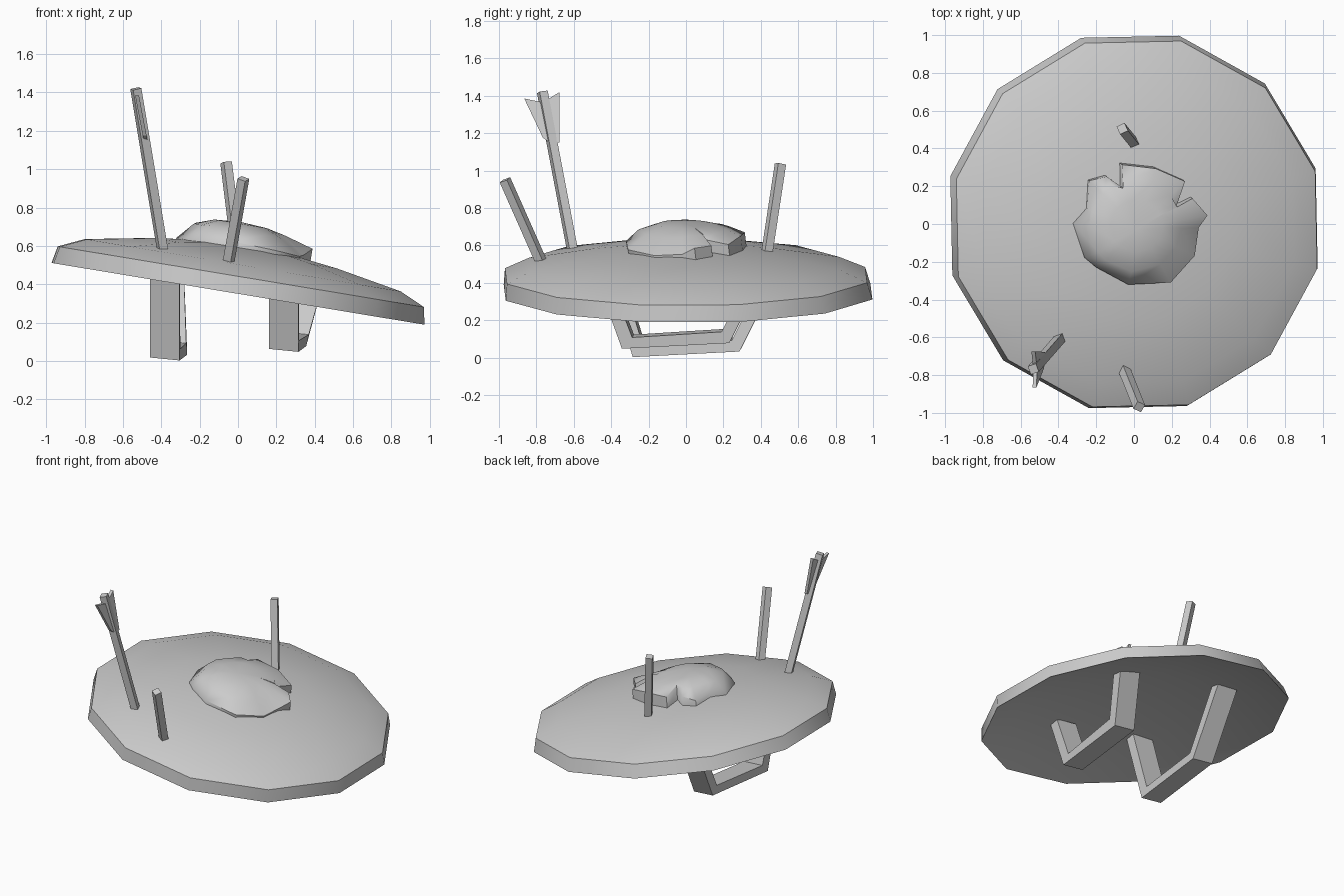
import bpy, bmesh, math
from mathutils import Vector, Matrix

cube = bpy.data.objects.get("Cube")
if cube:
    bpy.data.objects.remove(cube, do_unlink=True)

grey = bpy.data.materials.new("weathered grey")
grey.use_nodes = True
COLOUR = (0.6, 0.6, 0.6, 1)
grey.diffuse_color = COLOUR
grey.node_tree.nodes["Principled BSDF"].inputs["Base Color"].default_value = COLOUR

TILT = math.radians(9.4)
CENTRE = Vector((0, 0.011, 0.35))


def tilt(x, y, h):
    """Disc coordinates to world coordinates."""
    return Vector((x * math.cos(TILT) + h * math.sin(TILT), y - 0.12 * h,
                   h * math.cos(TILT) - x * math.sin(TILT))) + CENTRE


def finish(name, bm, smooth=None):
    bmesh.ops.recalc_face_normals(bm, faces=bm.faces)
    mesh = bpy.data.meshes.new(name)
    bm.to_mesh(mesh)
    bm.free()
    mesh.materials.append(grey)
    obj = bpy.data.objects.new(name, mesh)
    bpy.context.collection.objects.link(obj)
    if smooth:
        bpy.ops.object.select_all(action='DESELECT')
        obj.select_set(True)
        bpy.context.view_layer.objects.active = obj
        bpy.ops.object.shade_smooth_by_angle(angle=math.radians(smooth))


def loft(name, rings, tip=None, smooth=None):
    """Skin a stack of rings; cap the first, close the last on a tip or a cap."""
    bm = bmesh.new()
    loops = [[bm.verts.new(p) for p in ring] for ring in rings]
    n = len(loops[0])
    bm.faces.new(loops[0])
    for a, b in zip(loops, loops[1:]):
        for i in range(n):
            j = (i + 1) % n
            bm.faces.new((a[i], a[j], b[j], b[i]))
    if tip is None:
        bm.faces.new(loops[-1])
    else:
        top = bm.verts.new(tip)
        for i in range(n):
            bm.faces.new((loops[-1][i], loops[-1][(i + 1) % n], top))
    finish(name, bm, smooth)


# Twelve-sided shield: hollow back, narrow rim and shallow dome
def circle(r, h):
    return [tilt(r * math.cos(a), r * math.sin(a), h)
            for a in (math.radians(16.2 + 30 * k) for k in range(12))]


PROFILE = [(0.2, 0.148), (0.5, 0.12), (0.83, 0.063), (1.015, 0),
           (0.997, 0.09), (0.86, 0.151), (0.5, 0.215), (0.25, 0.245)]
loft("shield_disc", [circle(r, h) for r, h in PROFILE], tilt(0, 0, 0.25), 30)

# Dented boss: torn outline with a lift for each point of its edge
EDGE = [(-.26, -.18, .01), (-.2, -.23, .02), (-.03, -.32, .03), (.2, -.31, .02),
        (.33, -.17, .01), (.35, -.02, .02), (.39, .05, .06), (.31, .14, .06),
        (.22, .1, .08), (.27, .23, .06), (.11, .3, .08), (-.07, .32, .07),
        (-.07, .2, .1), (-.15, .255, .06), (-.24, .23, .03), (-.25, .08, .03),
        (-.32, 0, 0)]


def boss_ring(limit, height):
    ring = []
    for x, y, lift in EDGE:
        s = min(1, limit / math.hypot(x, y))
        ring.append(tilt(x * s - .045, y * s + .02, height(lift)))
    return ring


loft("dented_boss", [boss_ring(1, lambda e: 0.2), boss_ring(1, lambda e: 0.235 + e),
                     boss_ring(0.245, lambda e: 0.32 + e * 0.3),
                     boss_ring(0.14, lambda e: 0.362)], tilt(-0.05, 0, 0.372), 50)


# Arrow shafts stuck in the front
def shaft(name, bottom, top, twist, size=0.046):
    bottom, top = Vector(bottom), Vector(top)
    axis = (top - bottom).normalized()
    side = Vector((0, 1, 0)).cross(axis).normalized() * size / 2
    side = Matrix.Rotation(math.radians(twist), 3, axis) @ side
    depth = axis.cross(side)
    start = bottom - axis * 0.06
    loft(name, [[p + side + depth, p - side + depth, p - side - depth, p + side - depth]
                for p in (start, top)])


shaft("fletched_arrow_shaft", (-.395, -.61, .59), (-.533, -.768, 1.42), 18)
shaft("front_broken_shaft", (-.047, -.782, .53), (.028, -.968, .95), -25)
shaft("back_broken_shaft", (-.005, .435, .575), (-.062, .505, 1.035), 25)

# Swept vanes at the tail of the long arrow
VANES = {"front_vane": [(-.73, 1.15), (-.765, 1.175), (-.865, 1.385), (-.77, 1.365)],
         "back_vane": [(-.715, 1.14), (-.677, 1.15), (-.675, 1.42), (-.765, 1.365)]}
for name, outline in VANES.items():
    loft(name, [[(-.482 - .19 * (z - 1.15) + dx, y, z) for y, z in outline]
                for dx in (-.01, .01)])


# Bent arm straps rising into the hollow back
def strap(name, x, front, back, low, high, splay, lean, width=0.155, thick=0.06):
    rise, drift = 0.03, 0.07
    top_f, top_b = high - low, high - low - rise
    outer = [(front - splay * top_f, high), (front, low),
             (back, low + rise), (back + .5 * top_b, high)]
    inner = [(outer[3][0] - .07, high), (back - .04, low + rise + thick),
             (front + .055, low + thick), (outer[0][0] + .07, high)]

    def shift(y, z):
        run = min(max(y, front), back) - front
        return drift * run + (lean * (z - low - rise) if y > back - .05 else 0)

    loft(name, [[(x + dx + shift(y, z), y - .06 * dx, z - .1 * dx)
                 for y, z in outer + inner] for dx in (-width / 2, width / 2)])


strap("right_strap", -.382, -.28, .29, .01, .55, .3, -.04)
strap("left_strap", .238, -.338, .235, .055, .43, .36, .27)
